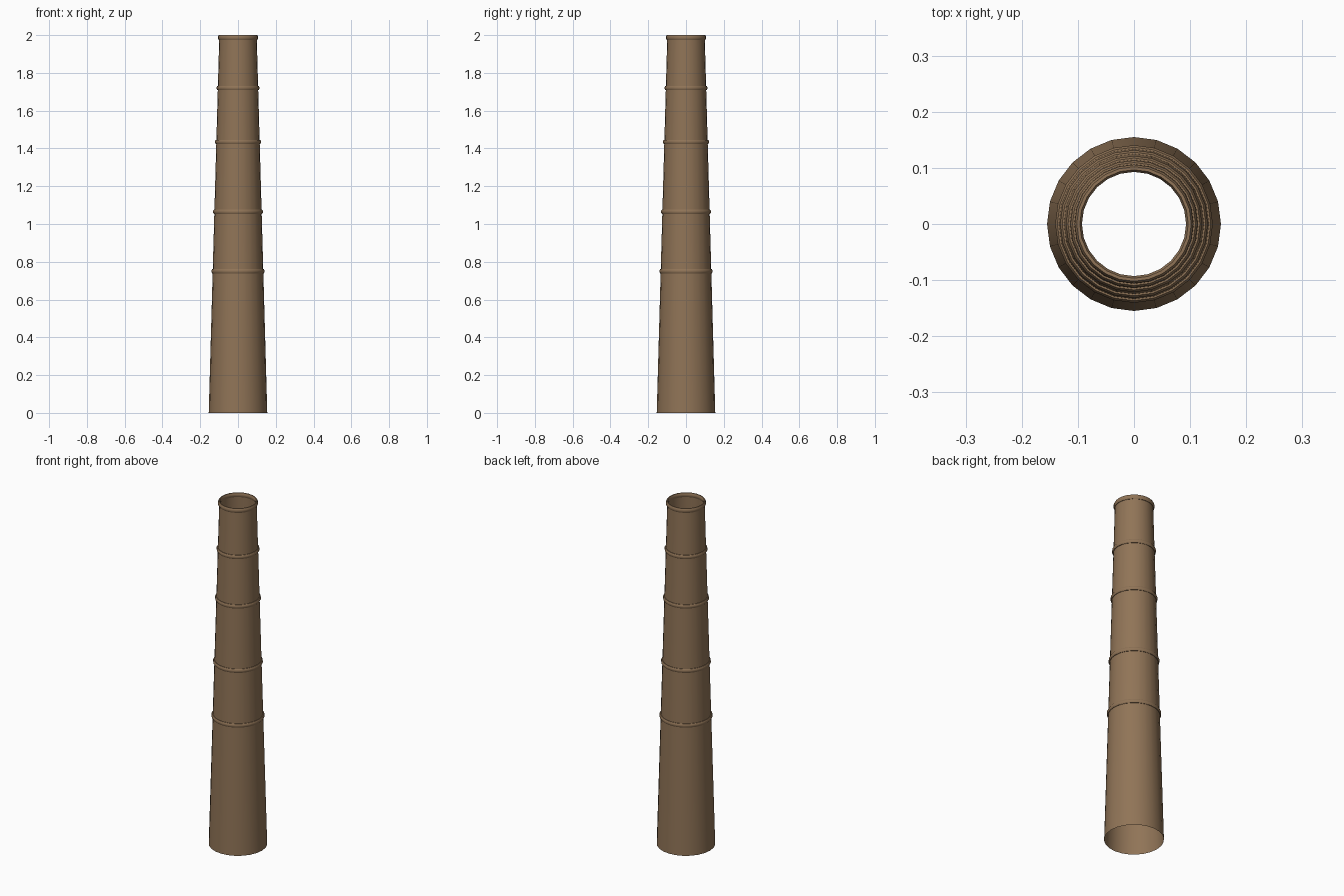
import bpy
import math

old = bpy.data.objects.get("Cube")
if old:
    bpy.data.objects.remove(old, do_unlink=True)

SIDES = 24
HEIGHT = 2.0
BASE_R, TOP_R = 0.155, 0.099

brown = bpy.data.materials.new("warm_brown")
brown.use_nodes = True
colour = (0.28, 0.175, 0.095, 1)
brown.diffuse_color = colour
brown.node_tree.nodes["Principled BSDF"].inputs["Base Color"].default_value = colour


def wall_radius(z):
    return BASE_R + (TOP_R - BASE_R) * z / HEIGHT


def lathe(name, profile, closed):
    """Spin a profile of (radius, height) points around the z axis."""
    verts, faces = [], []
    n = len(profile)
    for s in range(SIDES):
        a = math.tau * s / SIDES
        verts += [(r * math.cos(a), r * math.sin(a), z) for r, z in profile]
    for s in range(SIDES):
        t = (s + 1) % SIDES
        for i in range(n if closed else n - 1):
            j = (i + 1) % n
            faces.append((s * n + i, t * n + i, t * n + j, s * n + j))
    mesh = bpy.data.meshes.new(name)
    mesh.from_pydata(verts, [], faces)
    mesh.materials.append(brown)
    obj = bpy.data.objects.new(name, mesh)
    bpy.context.collection.objects.link(obj)
    bpy.ops.object.select_all(action="DESELECT")
    obj.select_set(True)
    bpy.context.view_layer.objects.active = obj
    bpy.ops.object.shade_smooth_by_angle(angle=math.radians(50))
    return obj


def ring(name, z, half_width, half_height):
    """Rounded band that straddles the wall."""
    r = wall_radius(z)
    section = []
    for k in range(8):
        a = math.tau * (k + 0.5) / 8
        section.append((r + half_width * math.cos(a) / math.cos(math.pi / 8),
                        z + half_height * math.sin(a) / math.cos(math.pi / 8)))
    return lathe(name, section, True)


# Open tapered tube
lathe("chimney_wall", [(BASE_R, 0), (TOP_R, HEIGHT - 0.005)], False)

# Bands around the wall, and the rim at the mouth
for number, z in enumerate((0.75, 1.065, 1.435, 1.72), 1):
    ring(f"band_{number}", z, 0.0065, 0.011)
ring("top_rim", HEIGHT - 0.0125, 0.0065, 0.0125)
